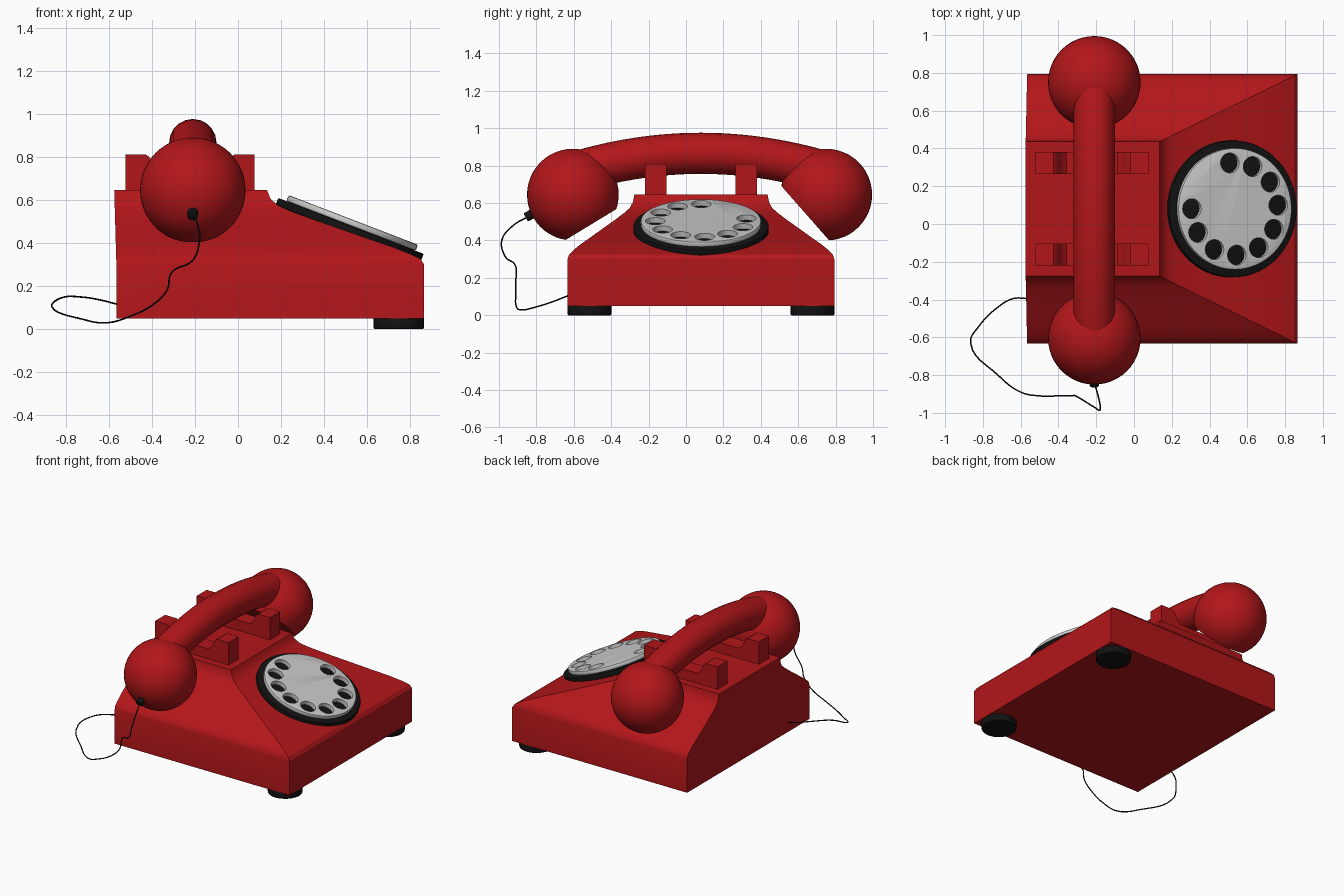
import bpy, bmesh
from math import radians, sin, cos, pi
from mathutils import Vector, Matrix

if "Cube" in bpy.data.objects:
    bpy.data.objects.remove(bpy.data.objects["Cube"])


def material(name, color):
    m = bpy.data.materials.new(name)
    m.diffuse_color = (*color, 1)
    m.use_nodes = True
    m.node_tree.nodes["Principled BSDF"].inputs["Base Color"].default_value = m.diffuse_color
    return m


RED = material("red_plastic", (0.45, 0.008, 0.01))
BLACK = material("black_rubber", (0.006, 0.006, 0.006))
YC = 0.08          # symmetry plane of the phone
HX = -0.21         # handset axis


def finish(ob, mat, angle=30):
    bpy.ops.object.select_all(action='DESELECT')
    ob.select_set(True)
    bpy.context.view_layer.objects.active = ob
    if mat:
        ob.data.materials.append(mat)
    bpy.ops.object.shade_smooth_by_angle(angle=radians(angle))
    return ob


def from_bmesh(name, bm, mat, angle=30):
    bmesh.ops.recalc_face_normals(bm, faces=bm.faces)
    me = bpy.data.meshes.new(name)
    bm.to_mesh(me)
    bm.free()
    ob = bpy.data.objects.new(name, me)
    bpy.context.collection.objects.link(ob)
    return finish(ob, mat, angle)


def disc(name, r, depth, matrix, mat, sides=64, bevel=0.0):
    bm = bmesh.new()
    bmesh.ops.create_cone(bm, cap_ends=True, segments=sides, radius1=r, radius2=r, depth=depth)
    if bevel:
        rims = [e for e in bm.edges if abs(e.verts[0].co.z - e.verts[1].co.z) < 1e-5]
        bmesh.ops.bevel(bm, geom=rims, offset=bevel, segments=2, profile=0.5, affect='EDGES')
    bm.transform(matrix)
    return from_bmesh(name, bm, mat)


def tube(name, pts, r, mat, kind='POLY', res=4):
    cu = bpy.data.curves.new(name, 'CURVE')
    cu.dimensions = '3D'
    cu.bevel_depth, cu.bevel_resolution, cu.use_fill_caps = r, res, True
    sp = cu.splines.new(kind)
    if kind == 'BEZIER':
        sp.bezier_points.add(len(pts) - 1)
        for p, co in zip(sp.bezier_points, pts):
            p.co = co
            p.handle_left_type = p.handle_right_type = 'AUTO'
        sp.resolution_u = 6
    else:
        sp.points.add(len(pts) - 1)
        for p, co in zip(sp.points, pts):
            p.co = (*co, 1)
    ob = bpy.data.objects.new(name, cu)
    bpy.context.collection.objects.link(ob)
    bpy.ops.object.select_all(action='DESELECT')
    ob.select_set(True)
    bpy.context.view_layer.objects.active = ob
    bpy.ops.object.convert(target='MESH')
    return finish(bpy.context.object, mat, 40)


# Body: rectangular sections (height, half width) flaring down from the top
bm = bmesh.new()
rings = []
for z, hw in [(0.05, 0.713), (0.30, 0.713), (0.325, 0.705), (0.35, 0.68), (0.38, 0.643),
              (0.415, 0.593), (0.46, 0.53), (0.51, 0.46), (0.55, 0.407), (0.575, 0.38),
              (0.605, 0.364), (0.645, 0.356)]:
    front = 0.135 + (hw - 0.356) / 0.357 * 0.73
    back = -0.565 - 0.01 * max(0, z - 0.3) / 0.345
    rings.append([bm.verts.new(p) for p in ((back, YC - hw, z), (front, YC - hw, z),
                                            (front, YC + hw, z), (back, YC + hw, z))])
for a, b in zip(rings, rings[1:]):
    for i in range(4):
        j = (i + 1) % 4
        bm.faces.new((a[i], a[j], b[j], b[i]))
bm.faces.new(rings[0][::-1])
bm.faces.new(rings[-1])
from_bmesh("body", bm, RED)

# Front feet
for side, label in ((-1, "a"), (1, "b")):
    disc("foot_" + label, 0.117, 0.055,
         Matrix.Translation((0.747, YC + side * 0.596, 0.0275)), BLACK, 32, 0.006)

# Dial: black base plate and a finger wheel with ten cut holes
tilt = Matrix.Rotation(radians(21), 4, 'Y')
dial = Matrix.Translation((0.525, YC, 0.479)) @ tilt     # origin on base plate top
disc("dial_base", 0.362, 0.036, dial @ Matrix.Translation((0, 0, -0.018)), BLACK, 64, 0.006)
wheel = disc("finger_wheel", 0.322, 0.03, dial @ Matrix.Translation((0, 0, 0.015)), None, 64, 0.007)
bm = bmesh.new()
for i in range(10):
    a = radians(97 - 30.8 * i)
    bmesh.ops.create_cone(bm, cap_ends=True, segments=24, radius1=0.053, radius2=0.053, depth=0.2,
                          matrix=dial @ Matrix.Translation((0.245 * cos(a), 0.245 * sin(a), 0)))
cutter = from_bmesh("hole_cutter", bm, None)
cutter.hide_render = True
cutter.hide_viewport = True
mod = wheel.modifiers.new("holes", 'BOOLEAN')
mod.operation, mod.solver, mod.object = 'DIFFERENCE', 'EXACT', cutter
bpy.context.view_layer.objects.active = wheel
bpy.ops.object.modifier_apply(modifier=mod.name)
bpy.data.objects.remove(cutter)
finish(wheel, None)

# Cradles: saddle profile extruded along y
half = [(0.30, 0.63), (0.30, 0.81), (0.205, 0.81), (0.19, 0.80), (0.175, 0.77), (0.16, 0.74), (0.135, 0.72)]
profile = [(HX - 0.0125 - x, z) for x, z in half] + [(HX - 0.0125 + x, z) for x, z in half[::-1]]
for y, label in ((-0.162, "a"), (0.322, "b")):
    bm = bmesh.new()
    face = bm.faces.new([bm.verts.new((x, y - 0.058, z)) for x, z in profile])
    new = bmesh.ops.extrude_face_region(bm, geom=[face])["geom"]
    bmesh.ops.translate(bm, vec=(0, 0.116, 0), verts=[v for v in new if isinstance(v, bmesh.types.BMVert)])
    from_bmesh("cradle_" + label, bm, RED)

# Handset: gently arched handle
arch = [-0.66 + 1.32 * i / 24 for i in range(25)]
tube("handset_handle", [(HX, YC + d, 0.866 - 0.223 * d * d) for d in arch], 0.11, RED, res=8)


# Handset ends: balls sliced flat on the inward lower side
def ball(name, y, normal, dist):
    bm = bmesh.new()
    bmesh.ops.create_uvsphere(bm, u_segments=48, v_segments=24, radius=0.245)
    n = Vector(normal).normalized()
    cut = bmesh.ops.bisect_plane(bm, geom=bm.verts[:] + bm.edges[:] + bm.faces[:],
                                 plane_co=n * dist, plane_no=n, clear_outer=True)
    rim = [e for e in cut["geom_cut"] if isinstance(e, bmesh.types.BMEdge)]
    bmesh.ops.holes_fill(bm, edges=rim, sides=0)
    bmesh.ops.translate(bm, vec=(HX, y, 0.645), verts=bm.verts)
    from_bmesh(name, bm, RED)


ball("earpiece", 0.75, (0, -0.75, -0.66), 0.15)
ball("mouthpiece", -0.605, (0, 0.52, -0.855), 0.187)

# Cord and its plug
disc("cord_plug", 0.025, 0.05, Matrix.Translation((HX, -0.835, 0.535))
     @ Matrix.Rotation(pi / 2 + 0.5, 4, 'X'), BLACK, 24, 0.006)
tube("cord", [(-.21, -.84, .53), (-.185, -.93, .475), (-.18, -.985, .40), (-.21, -.97, .32),
              (-.31, -.91, .26), (-.33, -.91, .18), (-.40, -.91, .11), (-.50, -.91, .06),
              (-.60, -.89, .03), (-.72, -.80, .045), (-.865, -.63, .105), (-.82, -.54, .145),
              (-.72, -.44, .148), (-.64, -.395, .135), (-.56, -.395, .115)],
     0.004, BLACK, 'BEZIER', 2)
